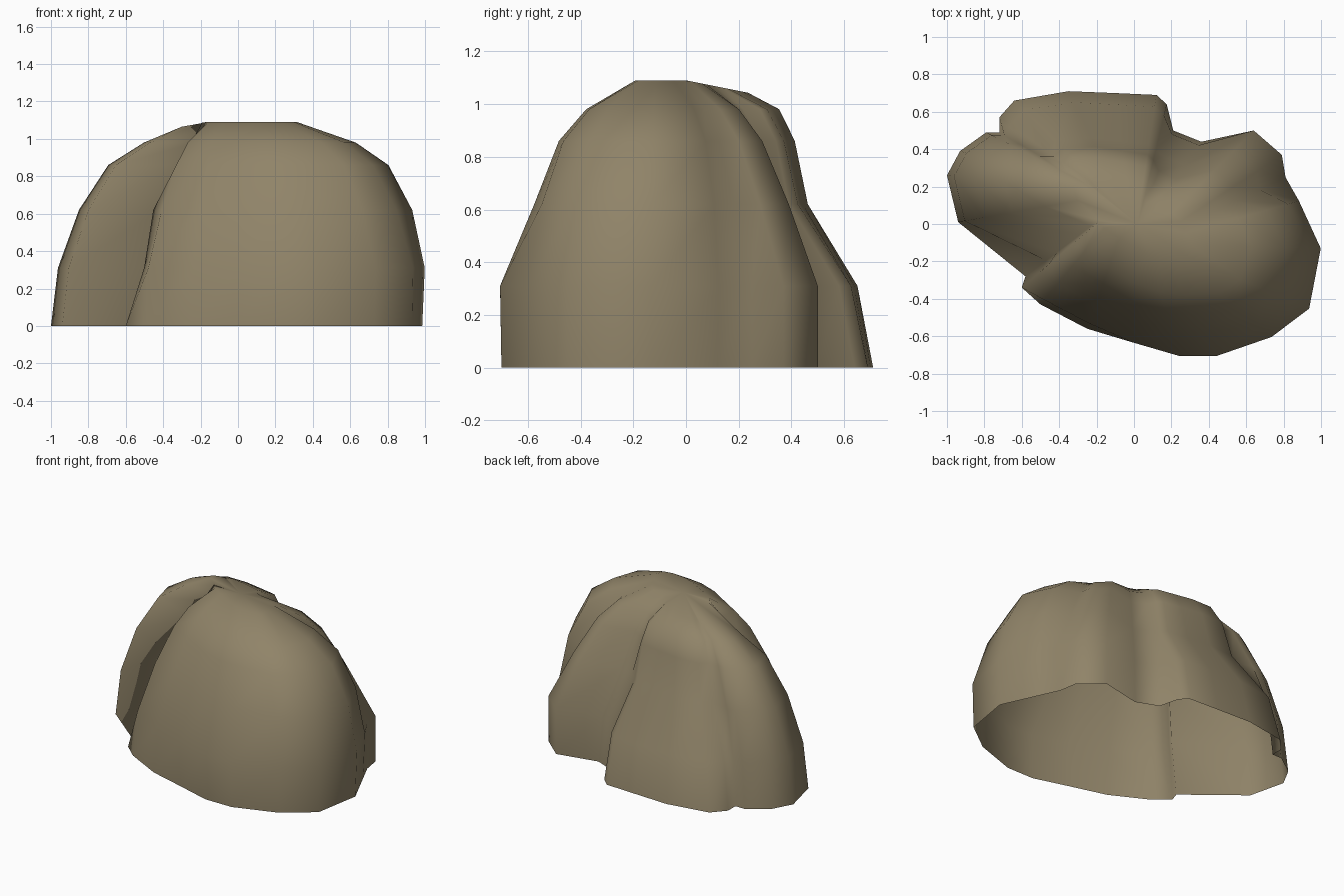
import bpy, bmesh

if "Cube" in bpy.data.objects:
    bpy.data.objects.remove(bpy.data.objects["Cube"])

# Heights of the horizontal rings (the last one follows the sloping crest)
LEVELS = [0.0, 0.31, 0.62, 0.86, 0.98, 1.09]

# Wall profiles: how far each ring has moved from the base towards the crest
RIGHT = [0, -0.02, 0.08, 0.27, 0.53, 1]
BACK_RIGHT = [0, 0.0, 0.25, 0.48, 0.68, 1]
GULLY = [0, 0.05, 0.35, 0.55, 0.72, 1]
SHELF = [0, 0.12, 0.50, 0.60, 0.72, 1]
LEFT = [0, 0.055, 0.22, 0.45, 0.73, 1]
CREASE = [0, 0.28, 0.42, 0.74, 0.89, 1]
SHOULDER = [0, 0.24, 0.36, 0.68, 0.86, 1]
FRONT_LEFT = [0, 0.06, 0.27, 0.50, 0.68, 1]
FRONT = [0, -0.01, 0.24, 0.42, 0.62, 1]
FRONT_RIGHT = [0, -0.01, 0.13, 0.33, 0.57, 1]

# Base outline, counter-clockwise, grouped by the lobe it belongs to
LOBES = [
    (RIGHT, [(0.985, -0.13), (0.87, 0.12)]),
    (BACK_RIGHT, [(0.81, 0.25), (0.79, 0.37), (0.64, 0.50)]),
    (GULLY, [(0.36, 0.44), (0.21, 0.50)]),
    (SHELF, [(0.175, 0.64), (0.12, 0.69), (-0.10, 0.70), (-0.35, 0.71),
             (-0.64, 0.66), (-0.72, 0.57)]),
    (LEFT, [(-0.72, 0.49), (-0.79, 0.49), (-0.93, 0.39), (-1.0, 0.26),
            (-0.94, 0.01)]),
    (CREASE, [(-0.58, -0.28)]),
    (SHOULDER, [(-0.60, -0.34)]),
    (FRONT_LEFT, [(-0.50, -0.43), (-0.25, -0.56)]),
    (FRONT, [(0.0, -0.63), (0.24, -0.70), (0.44, -0.70)]),
    (FRONT_RIGHT, [(0.73, -0.60), (0.93, -0.45)]),
]


def crest(x, y):
    """Point on the narrow slanting crest above a base point."""
    tx = 0.32 * x
    ty = -0.34 * tx + 0.02 + 0.22 * y
    return tx, ty, 1.09 - 0.2 * max(0.0, ty)


# Boulder shell, open underneath
bm = bmesh.new()
columns = []
for profile, points in LOBES:
    for x, y in points:
        tx, ty, tz = crest(x, y)
        col = []
        for z, f in zip(LEVELS, profile):
            col.append(bm.verts.new((x + (tx - x) * f, y + (ty - y) * f, min(z, tz))))
        columns.append(col)

top = bm.verts.new((0.02, 0.0, 1.09))
for i, a in enumerate(columns):
    b = columns[(i + 1) % len(columns)]
    for k in range(len(LEVELS) - 1):
        bm.faces.new((a[k], b[k], b[k + 1], a[k + 1]))
    bm.faces.new((a[-1], b[-1], top))
for f in bm.faces:
    f.smooth = True

mesh = bpy.data.meshes.new("boulder")
bm.to_mesh(mesh)
bm.free()
boulder = bpy.data.objects.new("boulder", mesh)
bpy.context.collection.objects.link(boulder)

# Stone colour
stone = bpy.data.materials.new("brown_stone")
stone.diffuse_color = (0.28, 0.23, 0.14, 1)
stone.use_nodes = True
stone.node_tree.nodes["Principled BSDF"].inputs["Base Color"].default_value = stone.diffuse_color
mesh.materials.append(stone)
